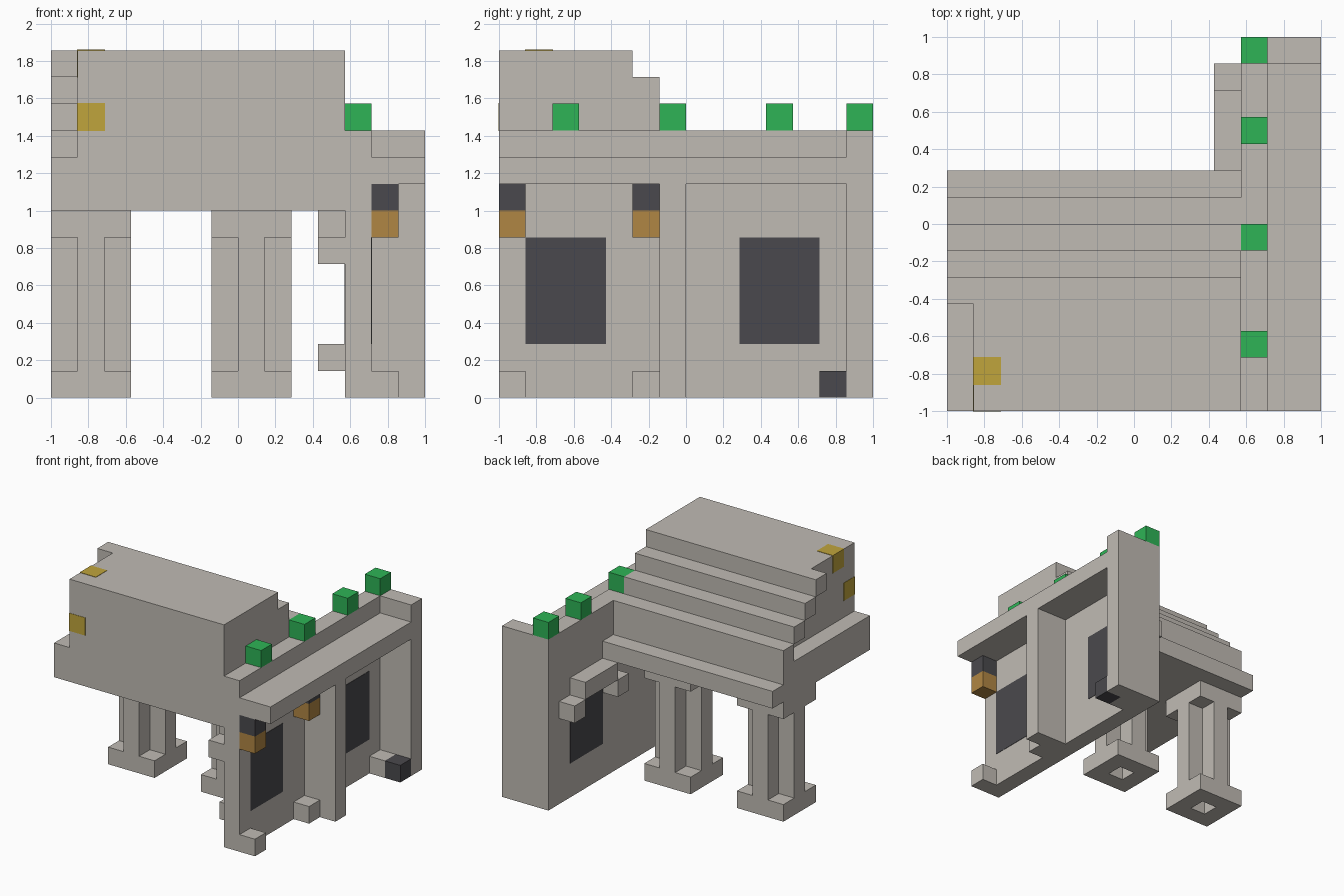
import bpy, bmesh

cube = bpy.data.objects.get("Cube")
if cube:
    bpy.data.objects.remove(cube, do_unlink=True)

U = 1 / 7          # block size
SKIN = 0.003       # how far painted blocks stand proud


def material(name, rgb):
    col = [(c / 255 / 12.92) if c < 11 else ((c / 255 + 0.055) / 1.055) ** 2.4 for c in rgb] + [1]
    m = bpy.data.materials.new(name)
    m.use_nodes = True
    m.diffuse_color = col
    m.node_tree.nodes["Principled BSDF"].inputs["Base Color"].default_value = col
    return m


STONE = material("stone", (192, 187, 180))
DARK = material("dark_glass", (74, 73, 77))
GREEN = material("leaf_green", (46, 180, 86))
BRONZE = material("lantern_bronze", (176, 134, 67))
GOLD = material("gold", (192, 165, 60))


def finish(name, bm, mat):
    bmesh.ops.recalc_face_normals(bm, faces=bm.faces)
    me = bpy.data.meshes.new(name)
    bm.to_mesh(me)
    bm.free()
    me.materials.append(mat)
    ob = bpy.data.objects.new(name, me)
    bpy.context.collection.objects.link(ob)
    return ob


def pt(x, y, z):
    return (x * U - 1, y * U - 1, z * U)


def extrude(name, ring, offset, mat):
    """Extrude a closed ring of points along an offset given in blocks."""
    bm = bmesh.new()
    face = bm.faces.new([bm.verts.new(pt(*p)) for p in ring])
    ext = bmesh.ops.extrude_face_region(bm, geom=[face])
    verts = [v for v in ext["geom"] if isinstance(v, bmesh.types.BMVert)]
    bmesh.ops.translate(bm, verts=verts, vec=[o * U for o in offset])
    return finish(name, bm, mat)


def box(name, x, y, z, mat=STONE, grow=0):
    """Box from (low, high) ranges in blocks, optionally grown a little."""
    bm = bmesh.new()
    bmesh.ops.create_cube(bm, size=1)
    for v in bm.verts:
        p = pt(*[r[0] if c < 0 else r[1] for r, c in zip((x, y, z), v.co)])
        v.co = [a + (grow if c > 0 else -grow) for a, c in zip(p, v.co)]
    return finish(name, bm, mat)


def cell(name, x, y, z, mat=STONE, grow=0):
    return box(name, (x, x + 1), (y, y + 1), (z, z + 1), mat, grow)


# Stepped roof body
profile = [(0, 7), (0, 13), (5, 13), (5, 12), (6, 12), (6, 11), (7, 11),
           (7, 10), (8, 10), (8, 8), (9, 8), (9, 7)]
extrude("roof_body", [(1, y, z) for y, z in profile], (10, 0, 0), STONE)

# Roof end: low base with overhanging step ends
end = [(0, 7), (0, 9), (7, 9), (7, 10), (8, 10), (8, 8), (9, 8), (9, 7)]
extrude("roof_end_base", [(0, y, z) for y, z in end], (1, 0, 0), STONE)
for k in range(3):
    cell(f"roof_step_end_{k + 1}", 0, 4 + k, 12 - k)

# Gold blocks set into the roof
cell("gold_block_front", 1, 0, 10, GOLD, SKIN)
cell("gold_block_top", 1, 1, 12, GOLD, SKIN)

# Pillars: four posts around a hollow core, square rings at foot and head
for n, px in enumerate((0, 6), 1):
    for i in range(3):
        for j in range(3):
            if (i, j) == (1, 1):
                continue
            if 1 in (i, j):
                box(f"pillar_{n}_post_{i}{j}", (px + i, px + i + 1), (5 + j, 6 + j), (0, 7))
            else:
                for part, z in (("foot", 0), ("head", 6)):
                    cell(f"pillar_{n}_{part}_{i}{j}", px + i, 5 + j, z)

# Side wall, rear column, partition and ledge
box("side_wall", (11, 12), (0, 14), (0, 10))
box("rear_column", (12, 14), (13, 14), (0, 10))
box("partition", (12, 14), (6, 7), (0, 8))
box("ledge", (12, 14), (0, 13), (8, 9))

# Windows with their inner hoods
for n, y in enumerate((1, 9), 1):
    pane = box(f"window_{n}", (11, 12), (y, y + 3), (2, 6), DARK)
    for v in pane.data.vertices:
        v.co.x += SKIN if v.co.x > 11.5 * U - 1 else -SKIN
    box(f"window_{n}_hood", (10, 11), (y, y + 3), (6, 7))
    cell(f"window_{n}_bracket_front", 10, y - 1, 5)
    cell(f"window_{n}_bracket_rear", 10, y + 3, 5)
box("window_1_sill", (10, 11), (1, 4), (1, 2))

# Hanging lanterns and foot blocks outside the wall
for n, y in enumerate((0, 5), 1):
    cell(f"lantern_cap_{n}", 12, y, 7, DARK)
    cell(f"lantern_{n}", 12, y, 6, BRONZE)
    cell(f"foot_block_{n}", 12, y, 0)
cell("corner_block", 12, 12, 0)
cell("corner_dark_block", 13, 12, 0, DARK)

# Green blocks along the wall top
for n, y in enumerate((2, 6, 10, 13), 1):
    cell(f"green_block_{n}", 11, y, 10, GREEN)
